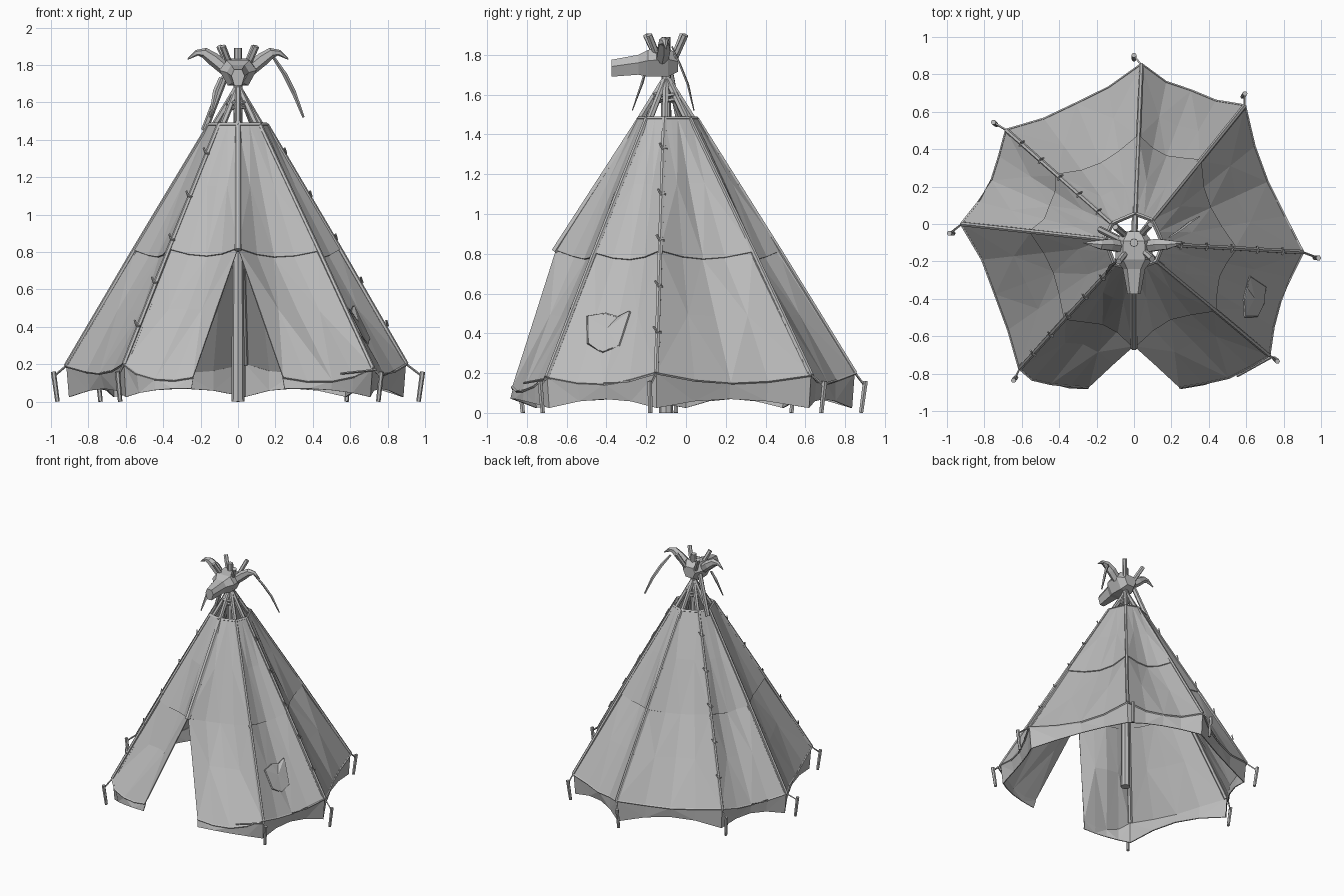
import bpy, bmesh, math, random
from mathutils import Vector as V

if "Cube" in bpy.data.objects:
    bpy.data.objects.remove(bpy.data.objects["Cube"])

random.seed(4)
GREY = bpy.data.materials.new("weathered grey")
GREY.diffuse_color = (0.5, 0.5, 0.5, 1)
GREY.use_nodes = True
GREY.node_tree.nodes["Principled BSDF"].inputs["Base Color"].default_value = GREY.diffuse_color
AXIS = V((0, -0.1, 0))


def make(name, verts, faces, thick=0):
    me = bpy.data.meshes.new(name)
    me.from_pydata([tuple(v) for v in verts], [], faces)
    me.materials.append(GREY)
    ob = bpy.data.objects.new(name, me)
    bpy.context.collection.objects.link(ob)
    bm = bmesh.new()
    bm.from_mesh(me)
    bmesh.ops.remove_doubles(bm, verts=bm.verts, dist=1e-5)
    bmesh.ops.recalc_face_normals(bm, faces=bm.faces)
    bm.to_mesh(me)
    bm.free()
    if thick:
        m = ob.modifiers.new("thickness", 'SOLIDIFY')
        m.thickness = thick
        m.offset = 0
    return ob


def tube(name, pts, radii, sides=6, flat=1.0):
    """Tapered tube swept along points; flat squashes one axis."""
    pts = [V(p) for p in pts]
    if not isinstance(radii, (list, tuple)):
        radii = [radii] * len(pts)
    verts, faces = [], []
    for k, p in enumerate(pts):
        d = (pts[min(k + 1, len(pts) - 1)] - pts[max(k - 1, 0)]).normalized()
        ref = V((0, 1, 0)) if abs(d.y) < 0.9 else V((1, 0, 0))
        a = d.cross(ref).normalized()
        b = d.cross(a)
        for j in range(sides):
            t = 2 * math.pi * j / sides
            verts.append(p + radii[k] * (a * math.cos(t) + b * math.sin(t) * flat))
    for k in range(len(pts) - 1):
        for j in range(sides):
            n = (j + 1) % sides
            faces.append((k * sides + j, k * sides + n, (k + 1) * sides + n, (k + 1) * sides + j))
    faces.append(tuple(range(sides)))
    faces.append(tuple(range(len(verts) - sides, len(verts))))
    return make(name, verts, faces)


def outward(p):
    d = V((p.x, p.y, 0)) - AXIS
    return d.normalized()


# Ground corners of the cover, counter-clockwise from the front-right one
CORNERS = [V(c) for c in ((0.72, -0.70, 0.18), (0.90, -0.15, 0.20), (0.59, 0.63, 0.19),
                          (0.04, 0.85, 0.20), (-0.68, 0.50, 0.19), (-0.92, 0.0, 0.19),
                          (-0.61, -0.77, 0.20))]
LEVELS = (1.48, 1.15, 0.81, 0.5, 0.19, 0.03)


def ridge(c):
    """Points of a corner ridge at every level, ending in the skirt."""
    top = AXIS + outward(c) * 0.145 + V((0, 0, 1.48))
    pts = [top.lerp(c, (1.48 - z) / 1.29) for z in LEVELS[:5]]
    return pts + [V((c.x * 0.985, c.y * 0.985, 0.025))]


def door(side):
    """Front ridge, opening below into one of the door edges."""
    top, apex, end = V((0, -0.23, 1.48)), V((0, -0.65, 0.82)), V((side * 0.24, -0.87, 0.13))
    return [top, top.lerp(apex, 0.5), apex, apex.lerp(end, 0.45), end, V((side * 0.25, -0.885, 0.07))]


edges = [door(1)] + [ridge(c) for c in CORNERS] + [door(-1)]
SAG = (0.0, 0.03, 0.05, 0.05, 0.04, 0.04)
DROP = (0.0, 0.0, 0.04, 0.02, 0.045, -0.045)
COLS = 4
grid = []
for i in range(8):
    front = i in (0, 7)
    rows = []
    for k in range(6):
        row = []
        for j in range(COLS + 1):
            s = j / COLS
            p = edges[i][k].lerp(edges[i + 1][k], s)
            w = 4 * s * (1 - s)
            sag = SAG[k] * (-1.0 if front and k > 3 else 1)
            p -= outward(p) * sag * w
            p.z -= DROP[k] * w * (0.3 if front and k == 5 else 1)
            if 0 < j < COLS and 0 < k < 5:
                p += outward(p) * random.uniform(-0.012, 0.012)
            row.append(p)
        rows.append(row)
    grid.append(rows)


def cloth(name, k0, k1, off=0.0):
    verts, faces = [], []
    for rows in grid:
        base = len(verts)
        for k in range(k0, k1 + 1):
            verts += [p + outward(p) * off for p in rows[k]]
        w = COLS + 1
        for k in range(k1 - k0):
            for j in range(COLS):
                a = base + k * w + j
                b, c, d = a + 1, a + w + 1, a + w
                faces += [(a, d, b), (b, d, c)] if (j + k) % 2 else [(a, d, c), (a, c, b)]
    return make(name, verts, faces, 0.008)


# Cover: upper layer overlaps the lower one, skirt hangs below the hem
cloth("upper_cover", 0, 2, 0.012)
cloth("lower_cover", 2, 4)
cloth("skirt", 4, 5, -0.006)

# Hem cords along the lower edge of each cover layer and around the smoke hole
for i, rows in enumerate(grid):
    tube("hem_cord", [p + outward(p) * 0.004 for p in rows[4]], 0.007, 4)
    tube("smoke_hole_hem", [p + outward(p) * 0.01 for p in rows[0]], 0.011, 4)

# Ridge seams over the cover
for e in edges[1:8]:
    tube("ridge_seam", [e[0] + outward(e[0]) * 0.008, e[2] + outward(e[2]) * 0.008, e[4]], 0.013)
tube("front_ridge_pole", [(0, -0.22, 1.49), (0, -0.66, 0.81)], 0.02)

# Tent poles crossing above the smoke hole
for n, c in enumerate(CORNERS + [V((0, -0.66, 0.81))]):
    d = outward(c)
    long_pole = n in (0, 2, 4, 6)
    foot = c - d * 0.015
    tip = AXIS - d * 0.13 + V((0, 0, 1.9))
    if not long_pole:
        tip = foot.lerp(tip, 0.87)
    tube("tent_pole", [foot, tip], 0.017)

# Centre pole and its rope lashing
tube("centre_pole", [(0, -0.1, 0), (0, -0.1, 1.89)], [0.036, 0.022], 8)
for z in (1.57, 1.595):
    ring = [(0.058 * math.cos(t * math.pi / 5), -0.1 + 0.058 * math.sin(t * math.pi / 5),
             z + 0.006 * math.sin(t)) for t in range(11)]
    tube("rope_lashing", ring, 0.011, 5)

# Ground pegs with guy ropes
PEGS = ((0.75, -0.72), (0.965, -0.18), (0.58, 0.68), (0.0, 0.88), (-0.735, 0.53),
        (-0.965, -0.05), (-0.63, -0.82))
for (x, y), c in zip(PEGS, CORNERS):
    d = outward(V((x, y, 0)))
    foot, head = V((x, y, 0)), V((x, y, 0.16)) + d * 0.022
    tube("peg", [foot, head], [0.012, 0.014], 6)
    tube("guy_rope", [foot.lerp(head, 0.85), c], 0.006, 4)
tube("door_tie", [(0.74, -0.71, 0.17), (0.55, -0.815, 0.15)], 0.006, 4)


# Patch stitched on the right side panel
def on_panel(i, s, t, off):
    """Point on the lower cover: s across the panel, t from seam to hem."""
    k = 2 if t < 0.5 else 3
    f = t * 2 - (k - 2)
    x = min(s * COLS, COLS - 0.001)
    j = int(x)
    r = grid[i]
    p = r[k][j].lerp(r[k][j + 1], x - j).lerp(r[k + 1][j].lerp(r[k + 1][j + 1], x - j), f)
    return p + outward(p) * off


shape = ((0.36, 0.46), (0.50, 0.50), (0.64, 0.47), (0.82, 0.50), (0.74, 0.70), (0.58, 0.76), (0.42, 0.72))
outline = [on_panel(1, 1 - s, t, 0.012) for s, t in shape]
mid = sum(outline, V()) / len(outline) + V((0.006, 0, 0))
make("patch", outline + [mid], [(n, (n + 1) % 7, 7) for n in range(7)], 0.008)
tube("patch_edge", outline + outline[:1], 0.006, 4)

# Lacing loops along some ridges
for i in (2, 5, 7):
    e = edges[i]
    for t in (0.12, 0.3, 0.48, 0.66, 0.84):
        p = e[0].lerp(e[4], t) + outward(e[4]) * 0.014
        side = outward(e[4]).cross(V((0, 0, 1))) * 0.02
        tube("lacing", [p - side, p + outward(p) * 0.008, p + side + V((0, 0, 0.03))], 0.006, 4)

# Animal skull: hexagonal sections from the back of the head to the snout
sections = ((-0.04, 0.055, 1.715, 1.80), (-0.09, 0.095, 1.69, 1.835), (-0.19, 0.10, 1.69, 1.825),
            (-0.24, 0.06, 1.70, 1.80), (-0.375, 0.035, 1.69, 1.775))
verts, faces = [], []
for y, w, lo, hi in sections:
    m = lo + (hi - lo) * 0.6
    verts += [(-w * 0.6, y, hi), (w * 0.6, y, hi), (w, y, m), (w * 0.55, y, lo), (-w * 0.55, y, lo), (-w, y, m)]
for k in range(4):
    for j in range(6):
        n = (j + 1) % 6
        faces.append((k * 6 + j, k * 6 + n, k * 6 + 6 + n, k * 6 + 6 + j))
faces += [tuple(range(6)), tuple(range(24, 30))]
make("skull", verts, faces)

# Horns
for s in (-1, 1):
    tube("horn", [(s * 0.07, -0.12, 1.78), (s * 0.13, -0.11, 1.83), (s * 0.18, -0.11, 1.865),
                  (s * 0.22, -0.105, 1.865), (s * 0.27, -0.10, 1.83)], [0.035, 0.036, 0.028, 0.016, 0.003], 6)

# Hanging ribbons and a leaning stick below the skull
tube("right_ribbon", [(0.19, -0.07, 1.84), (0.25, -0.03, 1.75), (0.30, 0.01, 1.65), (0.35, 0.04, 1.52)],
     [0.008, 0.012, 0.012, 0.006], 4, 0.5)
tube("left_ribbon", [(-0.09, -0.2, 1.73), (-0.12, -0.22, 1.66), (-0.15, -0.27, 1.52)], [0.012, 0.014, 0.005], 4, 0.5)
tube("leaning_stick", [(-0.06, -0.09, 1.76), (-0.18, -0.03, 1.45)], 0.018, 6)
